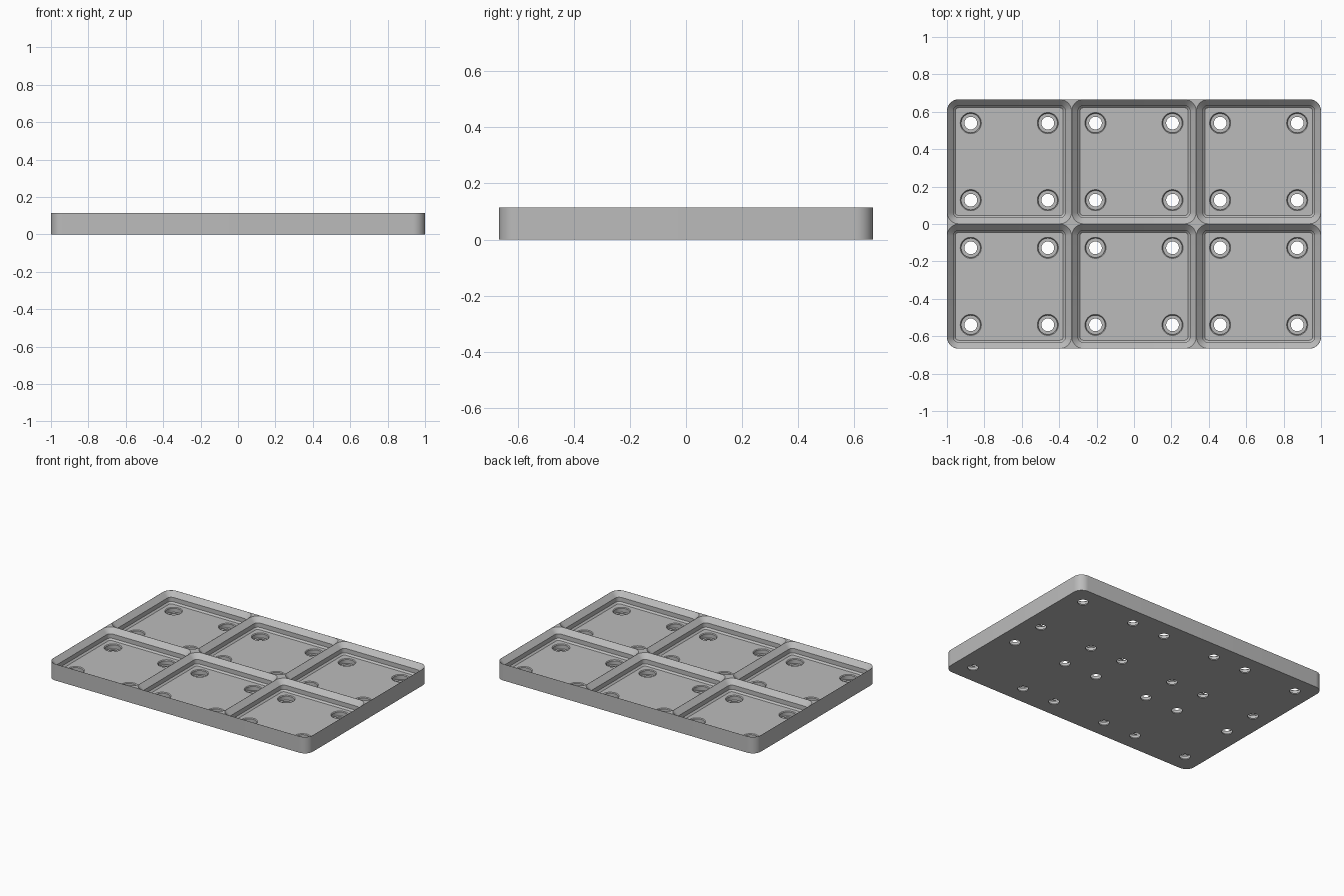
import bpy, bmesh, math

cube = bpy.data.objects.get("Cube")
if cube:
    bpy.data.objects.remove(cube, do_unlink=True)

PITCH = 2 / 3        # size of one square cell
HEIGHT = 0.114
FLOOR = 0.040        # top of the pocket floor
CORNER = 0.063       # corner radius of plate and pockets
SEG = 10             # segments per rounded corner

grey = bpy.data.materials.new("plain grey")
grey.use_nodes = True
colour = (0.5, 0.5, 0.5, 1)
grey.diffuse_color = colour
grey.node_tree.nodes["Principled BSDF"].inputs["Base Color"].default_value = colour


def outline(hx, hy, radius):
    """Rounded rectangle, a circle when radius equals both half sizes."""
    pts = []
    for i, (sx, sy) in enumerate([(1, 1), (-1, 1), (-1, -1), (1, -1)]):
        for k in range(SEG + 1):
            a = math.pi / 2 * (i + k / SEG)
            pts.append((sx * (hx - radius) + radius * math.cos(a),
                        sy * (hy - radius) + radius * math.sin(a)))
    return pts


def loft(bm, centre, levels):
    """Closed solid through rounded outlines given as (z, half x, half y, radius)."""
    rings = []
    for z, hx, hy, r in levels:
        rings.append([bm.verts.new((centre[0] + x, centre[1] + y, z))
                      for x, y in outline(hx, hy, r)])
    for low, high in zip(rings, rings[1:]):
        n = len(low)
        for i in range(n):
            j = (i + 1) % n
            bm.faces.new((low[i], low[j], high[j], high[i]))
    bm.faces.new(rings[0][::-1])
    bm.faces.new(rings[-1])


def finish(bm, name):
    bmesh.ops.remove_doubles(bm, verts=bm.verts, dist=1e-5)
    bmesh.ops.recalc_face_normals(bm, faces=bm.faces)
    mesh = bpy.data.meshes.new(name)
    bm.to_mesh(mesh)
    bm.free()
    mesh.materials.append(grey)
    obj = bpy.data.objects.new(name, mesh)
    bpy.context.collection.objects.link(obj)
    return obj


def cut(target, cutter):
    cutter.hide_render = True
    mod = target.modifiers.new("cut", "BOOLEAN")
    mod.operation = "DIFFERENCE"
    mod.solver = "EXACT"
    mod.object = cutter
    bpy.context.view_layer.objects.active = target
    bpy.ops.object.modifier_apply(modifier=mod.name)
    bpy.data.objects.remove(cutter, do_unlink=True)


cells = [((i - 1) * PITCH, (j - 0.5) * PITCH) for i in range(3) for j in range(2)]

# Solid plate with rounded corners
bm = bmesh.new()
loft(bm, (0, 0), [(z, 1, PITCH, CORNER) for z in (0, HEIGHT)])
plate = finish(bm, "grid_base_plate")

# Stepped pockets: wide chamfer, straight wall, small chamfer at the floor
steps = [(FLOOR, 0.045), (FLOOR + 0.011, 0.034), (HEIGHT - 0.033, 0.034),
         (HEIGHT, 0.001), (HEIGHT + 0.02, 0.001)]
bm = bmesh.new()
for cell in cells:
    loft(bm, cell, [(z, PITCH / 2 - d, PITCH / 2 - d, CORNER - d) for z, d in steps])
cut(plate, finish(bm, "pocket_cutter"))

# Chamfered round recesses with a narrower hole through the floor
hole = [(-0.02, 0.034), (0.008, 0.034), (0.008, 0.0515), (FLOOR - 0.005, 0.0515),
        (FLOOR, 0.0565), (FLOOR + 0.01, 0.0565)]
bm = bmesh.new()
for x, y in cells:
    for sx in (-1, 1):
        for sy in (-1, 1):
            loft(bm, (x + sx * 0.206, y + sy * 0.206), [(z, r, r, r) for z, r in hole])
cut(plate, finish(bm, "hole_cutter"))

# Smooth the rounded walls, keep the steps crisp
bpy.ops.object.select_all(action="DESELECT")
plate.select_set(True)
bpy.context.view_layer.objects.active = plate
bpy.ops.object.shade_smooth_by_angle(angle=math.radians(30))
